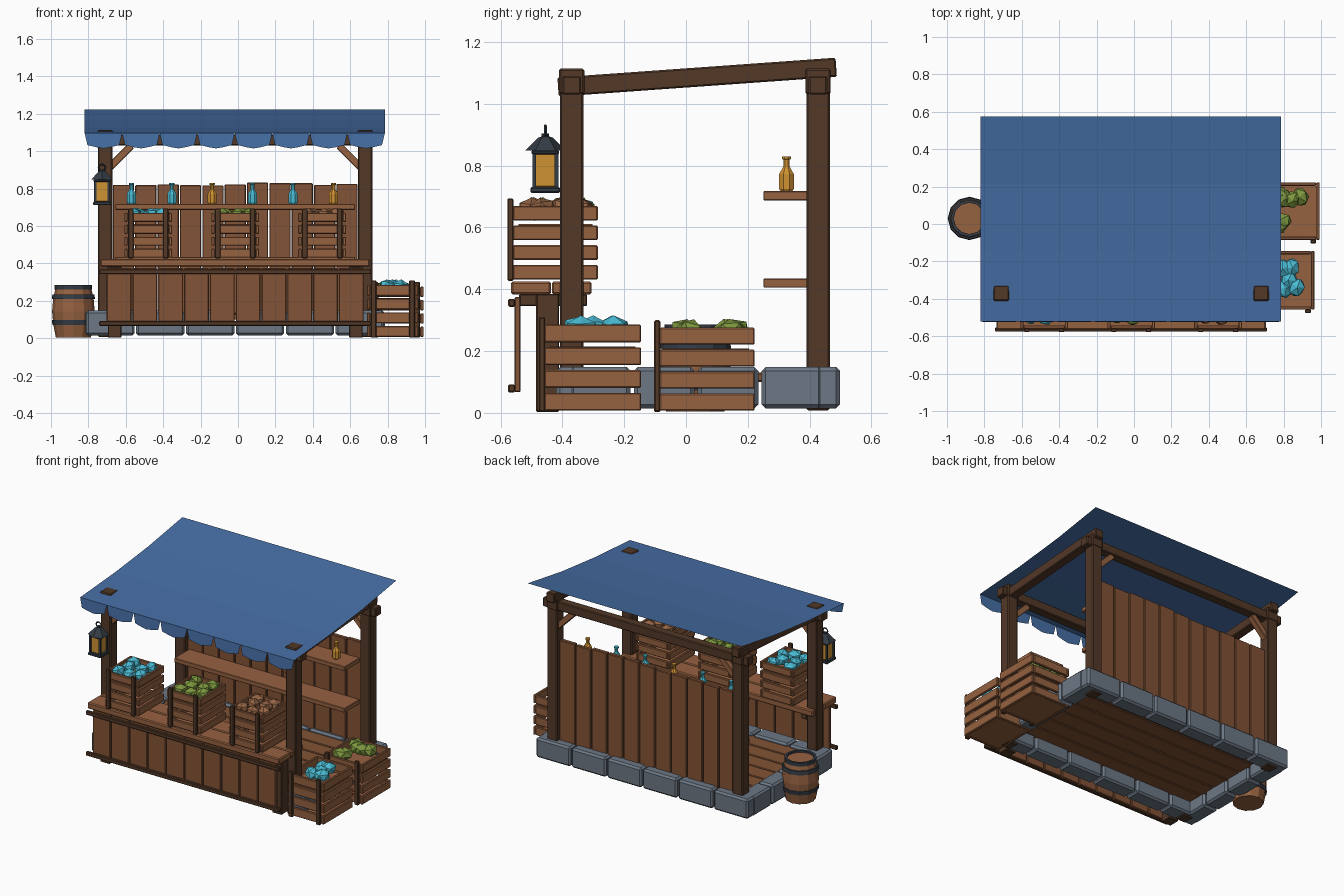
import bpy, bmesh, math, random
from mathutils import Matrix, Vector

if "Cube" in bpy.data.objects:
    bpy.data.objects.remove(bpy.data.objects["Cube"])

random.seed(4)
C = -0.015  # centre line of the stall


def mat(name, r, g, b):
    m = bpy.data.materials.new(name)
    lin = [((v / 255 + 0.055) / 1.055) ** 2.4 for v in (r, g, b)]
    m.diffuse_color = (*lin, 1)
    m.use_nodes = True
    m.node_tree.nodes["Principled BSDF"].inputs["Base Color"].default_value = m.diffuse_color
    return m


LIGHT = mat("light wood", 150, 98, 65)
MID = mat("plank wood", 130, 83, 54)
DARK = mat("dark wood", 82, 56, 39)
BLUE = mat("blue cloth", 70, 110, 165)
STONE = mat("grey stone", 108, 119, 133)
IRON = mat("dark iron", 51, 59, 68)
AMBER = mat("amber glass", 208, 146, 50)
CYAN = mat("cyan crystal", 74, 188, 212)
GREEN = mat("green produce", 124, 150, 62)
ROOT = mat("brown produce", 148, 100, 68)


def finish(name, bm, m):
    me = bpy.data.meshes.new(name)
    bm.to_mesh(me)
    bm.free()
    me.materials.append(m)
    ob = bpy.data.objects.new(name, me)
    bpy.context.collection.objects.link(ob)
    return ob


def box(name, x0, x1, y0, y1, z0, z1, m, bev=0.004, pitch=0.0, roll=0.0):
    """Bevelled box; pitch turns about x, roll about y, through its centre."""
    bm = bmesh.new()
    bmesh.ops.create_cube(bm, size=1)
    bmesh.ops.scale(bm, vec=(x1 - x0, y1 - y0, z1 - z0), verts=bm.verts)
    if bev:
        bmesh.ops.bevel(bm, geom=bm.edges[:], offset=bev, segments=1, affect='EDGES')
    rot = Matrix.Rotation(pitch, 4, 'X') @ Matrix.Rotation(roll, 4, 'Y')
    mid = Vector(((x0 + x1) / 2, (y0 + y1) / 2, (z0 + z1) / 2))
    bm.transform(Matrix.Translation(mid) @ rot)
    return finish(name, bm, m)


def lathe(name, prof, n, loc, m, turn=0.0):
    """Closed solid of revolution from (radius, z) points."""
    bm = bmesh.new()
    rings = [[bm.verts.new((loc[0] + r * math.cos(turn + 2 * math.pi * i / n),
                            loc[1] + r * math.sin(turn + 2 * math.pi * i / n), loc[2] + z))
              for i in range(n)] for r, z in prof]
    for a, b in zip(rings, rings[1:]):
        for i in range(n):
            bm.faces.new((a[i], a[(i + 1) % n], b[(i + 1) % n], b[i]))
    bm.faces.new(rings[0][::-1])
    bm.faces.new(rings[-1])
    return finish(name, bm, m)


def lump(name, loc, size, m):
    bm = bmesh.new()
    bmesh.ops.create_icosphere(bm, subdivisions=1, radius=size)
    spin = Matrix.Rotation(random.uniform(0, 6), 4, 'Z') @ Matrix.Rotation(random.uniform(-.4, .4), 4, 'X')
    bm.transform(Matrix.Translation(loc) @ spin @ Matrix.Diagonal((1.1, 0.95, 0.85, 1)))
    return finish(name, bm, m)


def crate(name, x0, x1, y0, y1, z0, h, m, spots, size):
    """Slatted crate with two front uprights, filled with lumps."""
    t, pitch = 0.018, h / 4
    for k in range(4):
        a, b = z0 + k * pitch + 0.004, z0 + (k + 1) * pitch - 0.012
        for y in (y0, y1 - t):
            box(name + "_slat", x0 + t, x1 - t, y, y + t, a, b, LIGHT)
        for x in (x0, x1 - t):
            box(name + "_side_slat", x, x + t, y0, y1, a, b, LIGHT)
    for x in (x0 + 0.02, x1 - 0.05):
        box(name + "_upright", x, x + 0.03, y0 - 0.018, y0 + 0.002, z0, z0 + h + 0.012, DARK)
    box(name + "_bottom", x0 + t, x1 - t, y0 + t, y1 - t, z0 + 0.006, z0 + 0.02, LIGHT, 0)
    box(name + "_tray", x0 + t, x1 - t, y0 + t, y1 - t, z0 + h * .68, z0 + h * .72, LIGHT, 0)
    for u, v in spots:
        lump(name + "_goods", (x0 + u * (x1 - x0), y0 + v * (y1 - y0), z0 + h - size * .5), size, m)


# Stone footing: front and back rows, then the two sides
for y0, y1 in ((-0.42, -0.31), (0.39, 0.498)):
    for i in range(6):
        x = C - 0.8 + i * 1.6 / 6
        box("footing_stone", x + .004, x + .262, y0, y1, 0.015, 0.148, STONE, 0.012)
for x in (C - 0.8, C + 0.69):
    for i in range(4):
        y = -0.38 + i * 0.207
        box("side_stone", x, x + .11, y + .004, y + .2, 0.015, 0.148, STONE, 0.012)

# Floor boards
for i in range(6):
    y = -0.33 + i * 0.122
    box("floor_board", C - .72, C + .72, y, y + .116, 0.1, 0.13, MID)

# Frame: posts, beams and braces
for s in (-1, 1):
    x = C + s * 0.695
    for y in (-0.37, 0.427):
        box("post", x - .038, x + .038, y - .038, y + .038, 0.008, 1.11, DARK, 0.006)
        box("post_cap", x - .041, x + .041, y - .041, y + .041, 1.03, 1.114, DARK, 0.006)
        bx = C + s * 0.615
        box("brace", bx - .019, bx + .019, y - .02, y + .02, 0.885, 1.055, LIGHT, 0.003, roll=s * -math.pi / 4)
    box("side_beam", x - .03, x + .03, -0.415, 0.487, 1.055, 1.117, DARK, 0.005, pitch=math.atan(.071))
for y in (-0.37, 0.427):
    box("cross_beam", C - .77, C + .77, y - .03, y + .03, 1.03, 1.09, DARK, 0.005)

# Cloth awning
bm = bmesh.new()
rows = [[bm.verts.new((x, y, z)) for x in (-0.82, 0.785)]
        for y, z in ((-0.52, 1.097), (-0.145, 1.124), (0.215, 1.164), (0.575, 1.222))]
for a, b in zip(rows, rows[1:]):
    bm.faces.new((a[0], a[1], b[1], b[0]))
finish("awning", bm, BLUE)

# Scalloped valance along the front edge
bm = bmesh.new()
w = 1.605 / 8
for i in range(8):
    x = -0.82 + i * w
    pts = ((0, 1.097), (.015, 1.033), (w * .3, 1.022), (w / 2, 1.015), (w * .7, 1.022), (w - .015, 1.033), (w, 1.097))
    bm.faces.new([bm.verts.new((x + u, -0.52 - (1.097 - z) * .06, z)) for u, z in pts])
finish("valance", bm, BLUE)

# Back wall planks and shelves
for i in range(11):
    x = C - 0.657 + i * 0.1195
    box("wall_plank", x + .003, x + .1165, 0.412, 0.44, 0.13, 0.825 + random.uniform(-.008, .008), MID)
for z in (0.405, 0.687):
    box("shelf", C - .64, C + .64, 0.25, 0.412, z, z + .03, LIGHT, 0.003)

# Bottles on the upper shelf
for i in range(6):
    lathe("bottle", [(.02, 0), (.026, .008), (.026, .055), (.011, .08), (.011, .102), (.015, .104), (.015, .113)],
          8, (-0.57 + i * 0.216, 0.325, 0.717), AMBER if i % 3 == 2 else CYAN, math.pi / 8)

# Counter: front planks, rails, legs and top
for i in range(10):
    x = C - 0.69 + i * 0.138
    box("counter_plank", x + .003, x + .135, -0.555, -0.535, 0.067, 0.375, MID)
for z in (0.066, 0.343):
    box("counter_rail", C - .727, C + .727, -0.575, -0.553, z, z + .026, DARK)
for s in (-1, 1):
    x = C + s * .645
    box("counter_leg", x - .036, x + .036, -0.485, -0.41, 0.003, 0.385, DARK)
    box("counter_bearer", x - .02, x + .02, -0.54, -0.32, 0.345, 0.385, DARK)
for y in (-0.566, -0.434):
    box("counter_top", C - .72, C + .72, y, y + .129, 0.383, 0.425, LIGHT, 0.006)

# Display crates on the counter
FULL = [(.22, .25), (.55, .22), (.8, .35), (.3, .55), (.65, .58), (.25, .8), (.75, .8)]
for k, (x, m) in enumerate(((-0.48, CYAN), (-0.015, GREEN), (0.45, ROOT))):
    crate("counter_crate", x - .128, x + .128, -0.56, -0.285, 0.427, 0.255, m, FULL, 0.045)

# Crates on the ground at the right
crate("front_ground_crate", .69, .965, -0.458, -0.145, 0.003, 0.295, CYAN,
      [(.4, .35), (.5, .5), (.65, .38), (.4, .7), (.55, .72)], 0.05)
crate("rear_ground_crate", .70, .993, -0.085, 0.222, 0.003, 0.285, GREEN,
      [(.25, .25), (.32, .32), (.35, .72), (.5, .7), (.65, .75), (.25, .8)], 0.05)

# Barrel with iron hoops
bc = (-0.88, 0.03, 0.004)
lathe("barrel", [(.094, 0), (.108, .07), (.114, .14), (.108, .21), (.094, .27)], 12, bc, LIGHT)
for z, r0, r1 in ((.068, .112, .116), (.205, .116, .112)):
    lathe("barrel_hoop", [(r0, z), (r1, z + .026)], 12, bc, IRON)
bm = bmesh.new()
rings = [[bm.verts.new((bc[0] + r * math.cos(i * math.pi / 6), bc[1] + r * math.sin(i * math.pi / 6), z))
          for i in range(12)] for r, z in ((.1, .262), (.1, .286), (.084, .286), (.084, .262))]
for a, b in zip(rings, rings[1:] + rings[:1]):
    for i in range(12):
        bm.faces.new((a[i], a[(i + 1) % 12], b[(i + 1) % 12], b[i]))
finish("barrel_rim", bm, IRON)

# Lantern on the front left post
lx, ly = -0.727, -0.455
box("lantern_glass", lx - .034, lx + .034, ly - .034, ly + .034, 0.73, 0.84, AMBER, 0.004)
box("lantern_base", lx - .048, lx + .048, ly - .048, ly + .048, 0.712, 0.73, IRON)
box("lantern_collar", lx - .045, lx + .045, ly - .045, ly + .045, 0.836, 0.85, IRON)
for sx in (-1, 1):
    for sy in (-1, 1):
        px, py = lx + sx * .036, ly + sy * .036
        box("lantern_bar", px - .006, px + .006, py - .006, py + .006, 0.725, 0.84, IRON, 0)
lathe("lantern_roof", [(.066, 0), (.024, .042), (.012, .046), (.012, .055)], 6, (lx, ly, 0.848), IRON, math.pi / 6)
bpy.ops.mesh.primitive_torus_add(major_segments=10, minor_segments=4, major_radius=0.018, minor_radius=0.005,
                                 location=(lx, ly, 0.912), rotation=(math.pi / 2, 0, 0))
ring = bpy.context.object
ring.name = "lantern_ring"
ring.data.materials.append(IRON)
